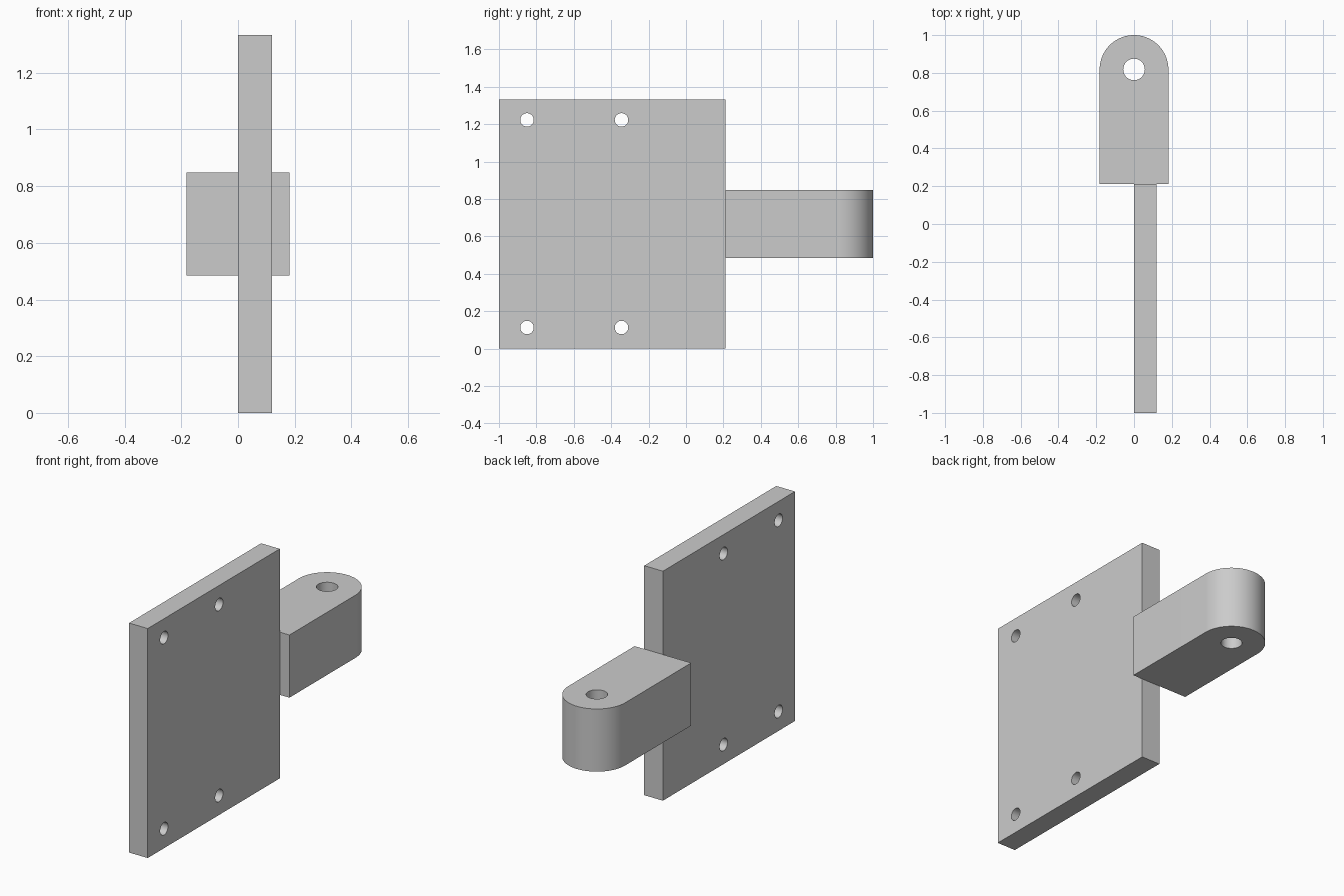
import bpy, bmesh
from math import pi, sin, cos, radians
from mathutils import Matrix, Vector

if "Cube" in bpy.data.objects:
    bpy.data.objects.remove(bpy.data.objects["Cube"], do_unlink=True)

# Single grey material
grey = bpy.data.materials.new("light grey")
grey.use_nodes = True
colour = (0.6, 0.6, 0.6, 1)
grey.diffuse_color = colour
grey.node_tree.nodes["Principled BSDF"].inputs["Base Color"].default_value = colour


def link(name, bm):
    mesh = bpy.data.meshes.new(name)
    bmesh.ops.recalc_face_normals(bm, faces=bm.faces)
    bm.to_mesh(mesh)
    bm.free()
    mesh.materials.append(grey)
    obj = bpy.data.objects.new(name, mesh)
    bpy.context.collection.objects.link(obj)
    return obj


def extrude_profile(name, points, direction):
    bm = bmesh.new()
    face = bm.faces.new([bm.verts.new(p) for p in points])
    new = bmesh.ops.extrude_face_region(bm, geom=[face])["geom"]
    bmesh.ops.translate(bm, vec=direction,
                        verts=[v for v in new if isinstance(v, bmesh.types.BMVert)])
    return link(name, bm)


def drill(target, centres, radius, axis):
    """Cut round through holes along an axis."""
    bm = bmesh.new()
    turn = Vector((0, 0, 1)).rotation_difference(Vector(axis)).to_matrix().to_4x4()
    for c in centres:
        bmesh.ops.create_cone(bm, cap_ends=True, segments=48, radius1=radius,
                              radius2=radius, depth=1,
                              matrix=Matrix.Translation(c) @ turn)
    cutter = link(target.name + "_hole_cutter", bm)
    cutter.hide_render = True
    mod = target.modifiers.new("holes", "BOOLEAN")
    mod.operation, mod.solver, mod.object = "DIFFERENCE", "EXACT", cutter
    bpy.ops.object.select_all(action="DESELECT")
    target.select_set(True)
    bpy.context.view_layer.objects.active = target
    bpy.ops.object.modifier_apply(modifier=mod.name)
    bpy.data.objects.remove(cutter, do_unlink=True)
    bpy.ops.object.shade_smooth_by_angle(angle=radians(30))


# Upright mounting plate with four screw holes
joint, height, thick = 0.212, 1.333, 0.12
plate = extrude_profile("mounting_plate",
                        [(0, -1, 0), (0, joint, 0), (0, joint, height), (0, -1, height)],
                        (thick, 0, 0))
drill(plate, [(thick / 2, y, z) for y in (-0.85, -0.345) for z in (0.113, 1.223)],
      0.036, (1, 0, 0))

# Round-ended lug with a vertical pin hole
r, low, tall, steps = 0.182, 0.485, 0.364, 48
end = 1 - r
arc = [(r * cos(pi * i / steps), end + r * sin(pi * i / steps), low)
       for i in range(steps + 1)]
lug = extrude_profile("pivot_lug", [(-r, joint, low), (r, joint, low)] + arc, (0, 0, tall))
drill(lug, [(0, end, low + tall / 2)], 0.057, (0, 0, 1))
